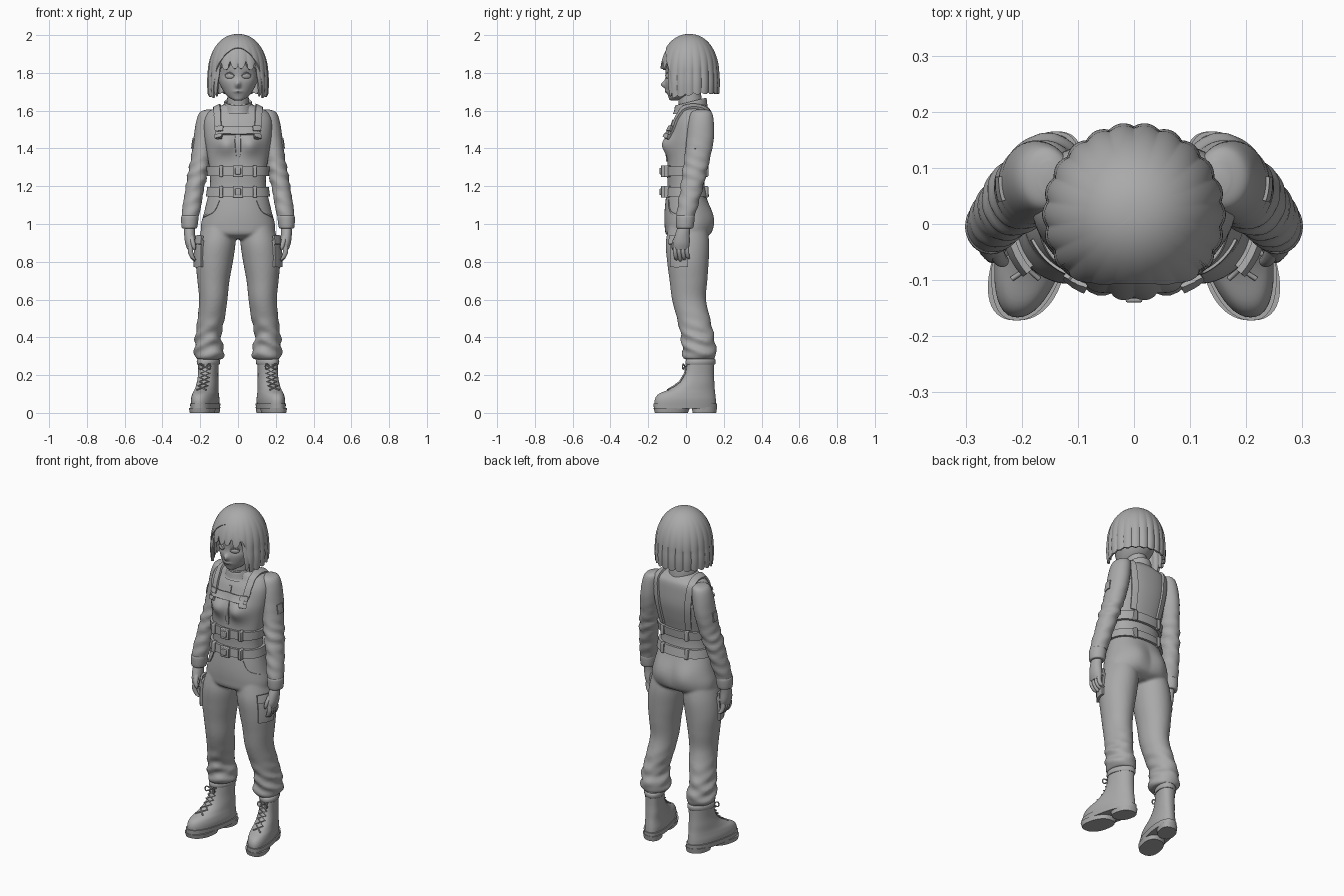
import bpy, bmesh, math
from math import sin, cos, pi, exp
from mathutils import Vector

if bpy.data.objects.get("Cube"):
    bpy.data.objects.remove(bpy.data.objects["Cube"])

grey = bpy.data.materials.new("plain grey")
grey.use_nodes = True
grey.diffuse_color = (0.4, 0.4, 0.4, 1)
for node in grey.node_tree.nodes:
    if node.type == 'BSDF_PRINCIPLED':
        node.inputs["Base Color"].default_value = grey.diffuse_color


# ---------- helpers ----------
def finish(name, bm):
    bmesh.ops.remove_doubles(bm, verts=bm.verts, dist=0.0002)
    bmesh.ops.recalc_face_normals(bm, faces=bm.faces)
    me = bpy.data.meshes.new(name)
    bm.to_mesh(me)
    bm.free()
    me.materials.append(grey)
    me.shade_smooth()
    me.set_sharp_from_angle(angle=0.8)
    ob = bpy.data.objects.new(name, me)
    bpy.context.scene.collection.objects.link(ob)
    return ob


def thicken(ob, thickness, offset=0):
    mod = ob.modifiers.new("thickness", 'SOLIDIFY')
    mod.thickness, mod.offset = thickness, offset
    split = ob.modifiers.new("crisp rim", 'EDGE_SPLIT')
    split.split_angle = 0.9


def dense(p, k):
    """Smooth spline through tuples, k steps per span."""
    out = []
    for i in range(len(p) - 1):
        quad = p[max(i - 1, 0)], p[i], p[i + 1], p[min(i + 2, len(p) - 1)]
        for t in (j / k for j in range(k)):
            out.append([0.5 * (2*b + (c - a)*t + (2*a - 5*b + 4*c - d)*t*t
                               + (3*b - a - 3*c + d)*t**3) for a, b, c, d in zip(*quad)])
    return out + [list(p[-1])]


def add_loft(bm, rings, k=5, n=48, side=1, power=1.0, shape=None):
    """Rings are (x, y, z, x radius, y radius)."""
    rows = []
    for x, y, z, rx, ry in dense(rings, k):
        row = []
        for i in range(n):
            c, s = cos(2*pi*i / n), sin(2*pi*i / n)
            v = Vector((x + rx * math.copysign(abs(c)**power, c),
                        y + ry * math.copysign(abs(s)**power, s), z))
            if shape:
                v = shape(v)
            row.append(bm.verts.new((v.x * side, v.y, v.z)))
        rows.append(row)
    for a, b in zip(rows, rows[1:]):
        for i in range(n):
            bm.faces.new((a[i], a[(i + 1) % n], b[(i + 1) % n], b[i]))
    bm.faces.new(rows[0])
    bm.faces.new(rows[-1])


def loft(name, rings, **kw):
    bm = bmesh.new()
    add_loft(bm, rings, **kw)
    return finish(name, bm)


def grid(bm, rows):
    vs = [[bm.verts.new(c) for c in row] for row in rows]
    for a, b in zip(vs, vs[1:]):
        for i in range(len(a) - 1):
            bm.faces.new((a[i], a[i + 1], b[i + 1], b[i]))


def ribbon(name, path, width, target, thick=0.012, side=1, lift=0.0):
    """A band laid onto the target surface."""
    w = Vector(width)
    rows = [[(Vector(p) + w * (j / 6 - 0.5)) * Vector((1, 1, 1)).x for j in range(7)]
            for p in dense(path, 8)]
    bm = bmesh.new()
    grid(bm, [[(v.x * side, v.y, v.z) for v in row] for row in rows])
    ob = finish(name, bm)
    wrap = ob.modifiers.new("lay on", 'SHRINKWRAP')
    wrap.target, wrap.wrap_mode, wrap.offset = target, 'ABOVE_SURFACE', thick / 2 + lift
    thicken(ob, thick)
    return ob


def cord(name, pts, radius):
    cu = bpy.data.curves.new(name, 'CURVE')
    cu.dimensions, cu.bevel_depth, cu.bevel_resolution = '3D', radius, 2
    cu.use_fill_caps = True
    sp = cu.splines.new('POLY')
    sp.points.add(len(pts) - 1)
    for q, p in zip(sp.points, pts):
        q.co = (*p, 1)
    cu.materials.append(grey)
    ob = bpy.data.objects.new(name, cu)
    bpy.context.scene.collection.objects.link(ob)


def box(name, centre, size):
    bm = bmesh.new()
    bmesh.ops.create_cube(bm, size=1)
    for v in bm.verts:
        v.co = [c + a * b for c, a, b in zip(centre, v.co, size)]
    ob = finish(name, bm)
    bev = ob.modifiers.new("soft edge", 'BEVEL')
    bev.width, bev.segments = 0.004, 2


def bell(*terms):
    return exp(-sum((d / s)**2 for d, s in terms))


# ---------- jacket body ----------
def chest(v):
    if v.y < 0.02:
        v.y -= 0.04 * bell((abs(v.x) - 0.065, 0.055), (v.z - 1.42, 0.055))
    return v


torso = [(0, .03, 1.635, .07, .07), (0, .04, 1.615, .115, .08), (0, .045, 1.59, .16, .09),
         (0, .035, 1.54, .18, .105), (0, .025, 1.46, .178, .115), (0, .015, 1.38, .165, .11),
         (0, 0, 1.28, .15, .1), (0, 0, 1.2, .148, .098), (0, .005, 1.12, .16, .108)]
jacket = loft("jacket_body", torso, k=6, n=72, power=0.9, shape=chest)
loft("neck", [(0, .03, 1.58, .06, .065), (0, .015, 1.72, .055, .06)])
loft("collar", [(0, .025, z, r, r + .01) for z, r in
                ((1.585, .086), (1.6, .08), (1.642, .074), (1.646, .068), (1.64, .062))],
     shape=lambda v: v + Vector((0, 0, .25 * (v.y - .02) * min(1, (v.z - 1.58) / .05))))
ribbon("zip", [(0, -.09, 1.56), (0, -.13, 1.45), (0, -.12, 1.33)], (.014, 0, 0), jacket, .006)


# ---------- trousers: hips and both legs fused ----------
def seat(v):
    if v.y > 0.02:
        v.y += 0.02 * bell((abs(v.x) - 0.08, 0.07), (v.z - 1.03, 0.08))
    return v


def folds(v):
    low = bell((v.z - 0.38, 0.1))
    v.x += 0.007 * low * sin(v.z * 95 + v.y * 30)
    v.y += 0.006 * low * sin(v.z * 80 + v.x * 35)
    return v


hips = [(0, 0, 1.2, .143, .095), (0, 0, 1.15, .158, .105), (0, .008, 1.06, .18, .122),
        (0, .012, .99, .197, .125), (0, .01, .945, .185, .115), (0, .01, .92, .1, .07)]
leg = [(.1, .01, 1.0, .085, .1), (.113, .008, .9, .1, .115), (.125, .01, .8, .098, .11),
       (.13, .013, .7, .085, .1), (.131, .016, .6, .075, .09), (.142, .04, .5, .072, .088),
       (.157, .06, .41, .068, .088), (.154, .07, .34, .077, .09), (.152, .07, .305, .08, .09),
       (.152, .07, .283, .066, .078)]
bm = bmesh.new()
add_loft(bm, hips, n=64, power=0.92, shape=seat)
for s in (1, -1):
    add_loft(bm, leg, k=6, side=s, shape=folds)
trousers = finish("trousers", bm)
fuse = trousers.modifiers.new("fuse", 'REMESH')
fuse.mode, fuse.voxel_size, fuse.use_smooth_shade = 'VOXEL', 0.008, True
soft = trousers.modifiers.new("soften", 'SMOOTH')
soft.iterations = 4


# ---------- belts and buckles ----------
def torso_at(z, out):
    for a, b in zip(torso, torso[1:]):
        if b[2] <= z <= a[2]:
            t = (a[2] - z) / (a[2] - b[2])
            x, y, _, rx, ry = [p + (q - p) * t for p, q in zip(a, b)]
            return (x, y, z, rx + out, ry + out)


for name, low, high in (("chest_belt", 1.255, 1.305), ("waist_belt", 1.145, 1.195)):
    loft(name, [torso_at(z, o) for z, o in ((high, .004), (high, .014), (low, .014), (low, .004))],
         k=1, n=72, power=0.9)
    mid = (low + high) / 2
    box(name + "_buckle", (0, -.122, mid), (.055, .022, .062))
    box(name + "_buckle_bar", (0, -.134, mid), (.03, .012, .035))
    for s in (1, -1):
        box(name + "_loop", (s * .09, -.098, mid), (.02, .034, .062))
        box(name + "_back_loop", (s * .08, .105, mid), (.02, .026, .06))

# ---------- chest harness ----------
ribbon("harness_cross_strap", [(-.11, -.11, 1.505), (0, -.12, 1.505), (.11, -.11, 1.505)],
       (0, 0, .045), jacket, .014)
strap = [(.115, -.12, 1.46), (.115, -.09, 1.53), (.115, -.03, 1.61), (.115, .06, 1.635),
         (.12, .14, 1.58), (.11, .15, 1.45), (.1, .13, 1.31)]
for s in (1, -1):
    ribbon("harness_strap", strap, (.042, 0, 0), jacket, side=s)
    for z in (1.475, 1.52):
        ribbon("harness_buckle", [(.115, -.12, z - .013), (.115, -.12, z + .013)],
               (.058, 0, 0), jacket, .012, s, .01)

# ---------- sleeves, hands, pockets, boots ----------
arm = [(.15, .083, 1.605, .02, .03), (.158, .082, 1.59, .045, .055), (.168, .08, 1.54, .054, .067),
       (.18, .075, 1.45, .056, .072), (.195, .06, 1.35, .054, .068), (.212, .045, 1.27, .053, .064),
       (.23, .028, 1.18, .049, .058), (.245, .008, 1.09, .049, .053), (.253, -.002, 1.04, .045, .048)]
palm = [(.256, -.006, 1.0, .027, .032), (.256, -.018, .95, .029, .038),
        (.252, -.024, .9, .028, .044), (.248, -.026, .865, .02, .04)]
boot = [(.03, -.165, .16, .062), (.07, -.165, .158, .065), (.1, -.145, .155, .061),
        (.125, -.09, .152, .056), (.16, -.035, .15, .053), (.21, -.005, .148, .05),
        (.29, .01, .15, .053)]


def from_ends(rows):
    return [(0, (f + b) / 2, z, w, (b - f) / 2) for z, f, b, w in rows]


def splay(v):
    return Vector((v.x + .155 + (.085 - v.y) * .21, v.y, v.z))


def creases(v):
    v.x += 0.004 * bell((v.z - 1.27, 0.12)) * sin(v.z * 110 + v.y * 40)
    v.y += 0.004 * bell((v.z - 1.2, 0.15)) * sin(v.z * 90 + v.x * 40)
    return v


def instep(z):
    for a, b in zip(boot, boot[1:]):
        if a[0] <= z <= b[0]:
            return a[1] + (b[1] - a[1]) * (z - a[0]) / (b[0] - a[0])


for s in (1, -1):
    sleeve = loft("sleeve", arm, side=s, k=6, shape=creases)
    loft("sleeve_cuff", [(.254, -.004, 1.045, .042, .046), (.255, -.004, 1.035, .046, .05),
                         (.257, -.006, .985, .042, .046), (.257, -.006, .977, .036, .04)], side=s, k=3)
    ribbon("sleeve_patch", [(.25, .06, 1.4), (.25, .06, 1.455)], (0, .05, 0), sleeve, .006, s)
    loft("palm", palm, side=s, n=24)
    for i in range(4):
        y, tip = -.058 + .021 * i, .802 + .006 * abs(i - 1)
        loft("finger", [(.25, y, .89, .012, .011), (.252, y, .855, .014, .0115),
                        (.242, y + .004, .825, .012, .0105), (.232, y + .007, tip + .005, .009, .009),
                        (.23, y + .007, tip, .003, .003)], side=s, n=14, k=3)
    loft("thumb", [(.25, -.035, .95, .014, .014), (.242, -.058, .915, .013, .013),
                   (.234, -.066, .88, .011, .011), (.23, -.066, .863, .004, .004)], side=s, n=14, k=3)
    # thigh pocket and hip pocket edge
    ribbon("thigh_pocket", [(.235, -.045, .77), (.235, -.045, .92)], (-.05, -.11, 0), trousers, .014, s)
    ribbon("pocket_flap", [(.235, -.045, .895), (.235, -.045, .945)], (-.055, -.12, 0),
           trousers, .012, s, .012)
    ribbon("hip_pocket_edge", [(.11, -.12, 1.13), (.14, -.1, 1.07), (.19, -.03, 1.04)],
           (0, 0, .01), trousers, .005, s)
    # boots
    loft("boot", from_ends(boot), side=s, power=0.9, shape=splay)
    loft("boot_collar", from_ends([(.255, .0, .152, .055), (.262, -.003, .156, .059),
                                   (.278, -.001, .157, .059), (.285, .006, .152, .055)]),
         side=s, k=2, shape=splay)
    for part, rows in (("sole", [(.022, -.17, .163, .066), (.05, -.172, .165, .069)]),
                       ("front_tread", [(0, -.165, .01, .062), (.026, -.172, .02, .067)]),
                       ("heel_block", [(0, .035, .16, .052), (.03, .03, .165, .056)])):
        loft(part, from_ends(rows), side=s, k=1, power=0.85, shape=splay)
    for flip in (1, -1):
        pts = [splay(Vector((flip * (-1)**i * .024, instep(z) - .001, z)))
               for i, z in enumerate(.122 + .022 * j for j in range(7))]
        cord("boot_lace", [(p.x * s, p.y, p.z) for p in pts], .0045)
        bow = [splay(Vector((flip * (.004 + .028 * sin(a)), -.006 - .012 * sin(a),
                             .245 + .014 * sin(2 * a)))) for a in (pi * j / 12 for j in range(13))]
        cord("lace_bow", [(p.x * s, p.y, p.z) for p in bow], .0035)


# ---------- head and face ----------
def face(v):
    if v.y < 0:
        v.y -= 0.024 * bell((v.x, .013), (v.z - 1.738, .018))
        v.y -= 0.007 * bell((v.x, .022), (v.z - 1.702, .008))
        v.y += 0.009 * bell((abs(v.x) - .045, .028), (v.z - 1.785, .02))
    return v


head = loft("head", [(0, -.066, 1.653, .012, .012), (0, -.058, 1.659, .03, .03),
                     (0, -.038, 1.675, .055, .056), (0, -.016, 1.705, .078, .088),
                     (0, .0, 1.75, .1, .11), (0, .01, 1.8, .108, .118), (0, .015, 1.87, .112, .12),
                     (0, .02, 1.94, .08, .085), (0, .02, 1.965, .02, .02)], k=10, n=112, shape=face)
ribbon("mouth", [(-.017, -.1, 1.699), (0, -.11, 1.698), (.017, -.1, 1.699)], (0, 0, .004), head, .003)
for s in (1, -1):
    eye = [(.045 + .023 * t, -.093 + .012 * t, 1.783, 0, 0) for t in (-1, 1)]
    bm = bmesh.new()
    bmesh.ops.create_uvsphere(bm, u_segments=24, v_segments=12, radius=1)
    for v in bm.verts:
        v.co = (s * (.045 + .024 * v.co.x), -.095 + .01 * v.co.x + .009 * v.co.y, 1.783 + .014 * v.co.z)
    finish("eye", bm)
    ribbon("upper_eyelid", [(.02, -.105, 1.786), (.045, -.1, 1.799), (.072, -.085, 1.789)],
           (0, 0, .006), head, .008, s)


# ---------- bobbed hair: outer cap and fringe ----------
def hair(name, hem, scale, span, columns, locks, wave):
    rows = []
    for i in range(columns + 1):
        a = span * (2 * i / columns - 1)
        low = hem(abs(a))
        end = pi/2 + (1.8 - low) / .15 if low < 1.8 else math.acos((low - 1.8) / .2)
        row = []
        for j in range(31):
            u = end * j / 30
            z = 1.8 + .2 * scale * cos(u) if u < pi/2 else 1.8 - (u - pi/2) * .15
            fall = min(1, u / (pi/2))**3
            r = scale * sin(min(u, pi/2))**.92 + .02 * sin(max(0, u - pi/2) * 4.5)
            r *= 1 + wave * fall * (abs(sin(a * locks)) - .6)
            row.append((.152 * r * sin(a), .017 - .152 * r * cos(a), z))
        rows.append(row)
    bm = bmesh.new()
    grid(bm, rows)
    thicken(finish(name, bm), .012)


def cap_hem(d):
    if d < .95:
        return 1.69 + .24 * math.sqrt(1 - (d / .95)**2)
    return 1.7 - .02 * bell((d - .95, .6)) - .012 * abs(sin(d * 11))


def fringe_hem(d):
    base = 1.825 - .02 * d if d < .72 else 1.805 - .13 * min(1, (d - .72) / .12)
    return base + .045 * (1 - abs(sin(d * 9 + .6)))**1.3


hair("hair_cap", cap_hem, 1.0, pi, 240, 11, .045)
hair("hair_fringe", fringe_hem, .965, 1.1, 120, 9, .05)
